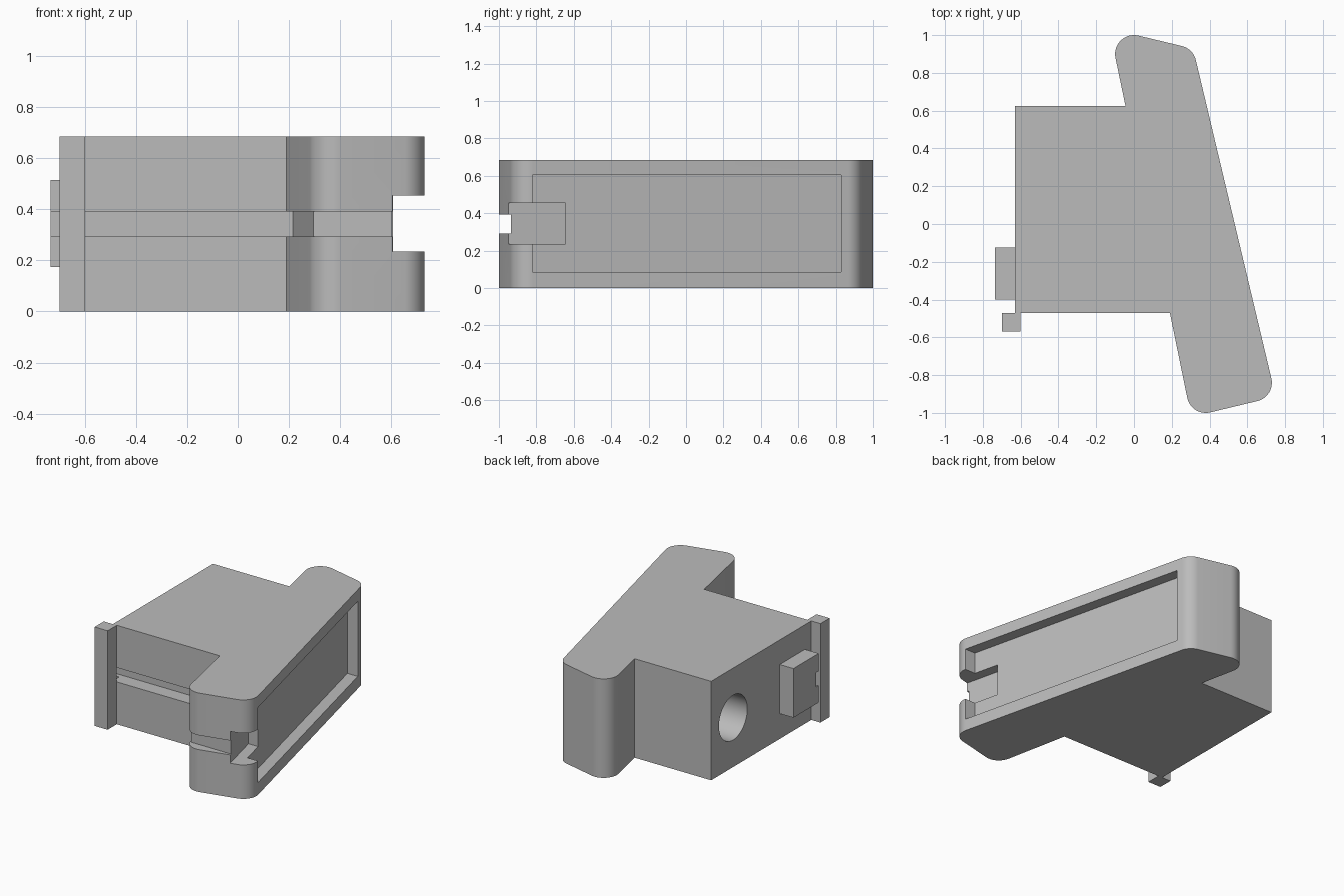
import bpy, bmesh
from math import cos, sin, radians, pi

if "Cube" in bpy.data.objects:
    bpy.data.objects.remove(bpy.data.objects["Cube"], do_unlink=True)

HEIGHT = 0.685

grey = bpy.data.materials.new("plain grey")
grey.use_nodes = True
colour = (0.5, 0.5, 0.5, 1)
grey.diffuse_color = colour
grey.node_tree.nodes["Principled BSDF"].inputs["Base Color"].default_value = colour


def prism(name, outline, z0, z1):
    """Extrude a counter-clockwise outline from z0 to z1."""
    bm = bmesh.new()
    base = bm.faces.new([bm.verts.new((x, y, z0)) for x, y in outline])
    top = bmesh.ops.extrude_face_region(bm, geom=[base])["geom"]
    verts = [v for v in top if isinstance(v, bmesh.types.BMVert)]
    bmesh.ops.translate(bm, verts=verts, vec=(0, 0, z1 - z0))
    bmesh.ops.recalc_face_normals(bm, faces=bm.faces)
    mesh = bpy.data.meshes.new(name)
    bm.to_mesh(mesh)
    bm.free()
    mesh.materials.append(grey)
    obj = bpy.data.objects.new(name, mesh)
    bpy.context.collection.objects.link(obj)
    return obj


def rect(x0, x1, y0, y1):
    return [(x0, y0), (x1, y0), (x1, y1), (x0, y1)]


def arc(cx, cy, start, end, r=0.1, n=12):
    angles = [radians(start + (end - start) * i / n) for i in range(n + 1)]
    return [(cx + r * cos(a), cy + r * sin(a)) for a in angles]


def activate(obj):
    bpy.ops.object.select_all(action='DESELECT')
    obj.select_set(True)
    bpy.context.view_layer.objects.active = obj


def cut(obj, cutter):
    mod = obj.modifiers.new("cut", 'BOOLEAN')
    mod.operation = 'DIFFERENCE'
    mod.solver = 'EXACT'
    mod.object = cutter
    activate(obj)
    bpy.ops.object.modifier_apply(modifier=mod.name)


# Block joined to a slanted plate with rounded corners
outline = (arc(0.38, -0.9, 192, 283.5) + arc(0.63, -0.84, -76.5, 13.4)
           + arc(0.23, 0.845, 13.4, 76.5) + arc(0, 0.9, 76.5, 192)
           + [(-0.045, 0.625), (-0.63, 0.625), (-0.63, -0.47), (0.19, -0.47)])
body = prism("body", outline, 0, HEIGHT)

# Side tab and corner post
tab = prism("side_tab", rect(-0.735, -0.63, -0.4, -0.125), 0.175, 0.515)
post = prism("corner_post", rect(-0.7, -0.6, -0.57, -0.47), 0, HEIGHT)

# Groove running along the front
groove = prism("groove_cutter", [(-0.8, -1.1), (0.8, -1.1), (0.8, -0.935), (0.295, -0.935),
                                 (0.215, -0.37), (-0.8, -0.37)], 0.293, 0.392)
# Shallow panel recess in the slanted face
recess = prism("recess_cutter", [(0.648, -0.82), (1, -0.82), (1, 0.83), (0.257, 0.83)],
               0.085, 0.605)
# Deeper notch at the front end of the recess
notch = prism("notch_cutter", [(0.641, -1.1), (1, -1.1), (1, -0.645), (0.533, -0.645)],
              0.235, 0.455)
# Round socket in the block's side
bpy.ops.mesh.primitive_cylinder_add(vertices=48, radius=0.155, depth=0.9,
                                    location=(-0.35, 0.385, HEIGHT / 2), rotation=(0, pi / 2, 0))
socket = bpy.context.object
socket.name = "socket_cutter"
socket.data.materials.append(grey)

cut(tab, groove)
cutters = (groove, recess, notch, socket)
for cutter in cutters:
    cut(body, cutter)
for cutter in cutters:
    bpy.data.objects.remove(cutter, do_unlink=True)

activate(body)
bpy.ops.object.shade_smooth_by_angle(angle=radians(25))
